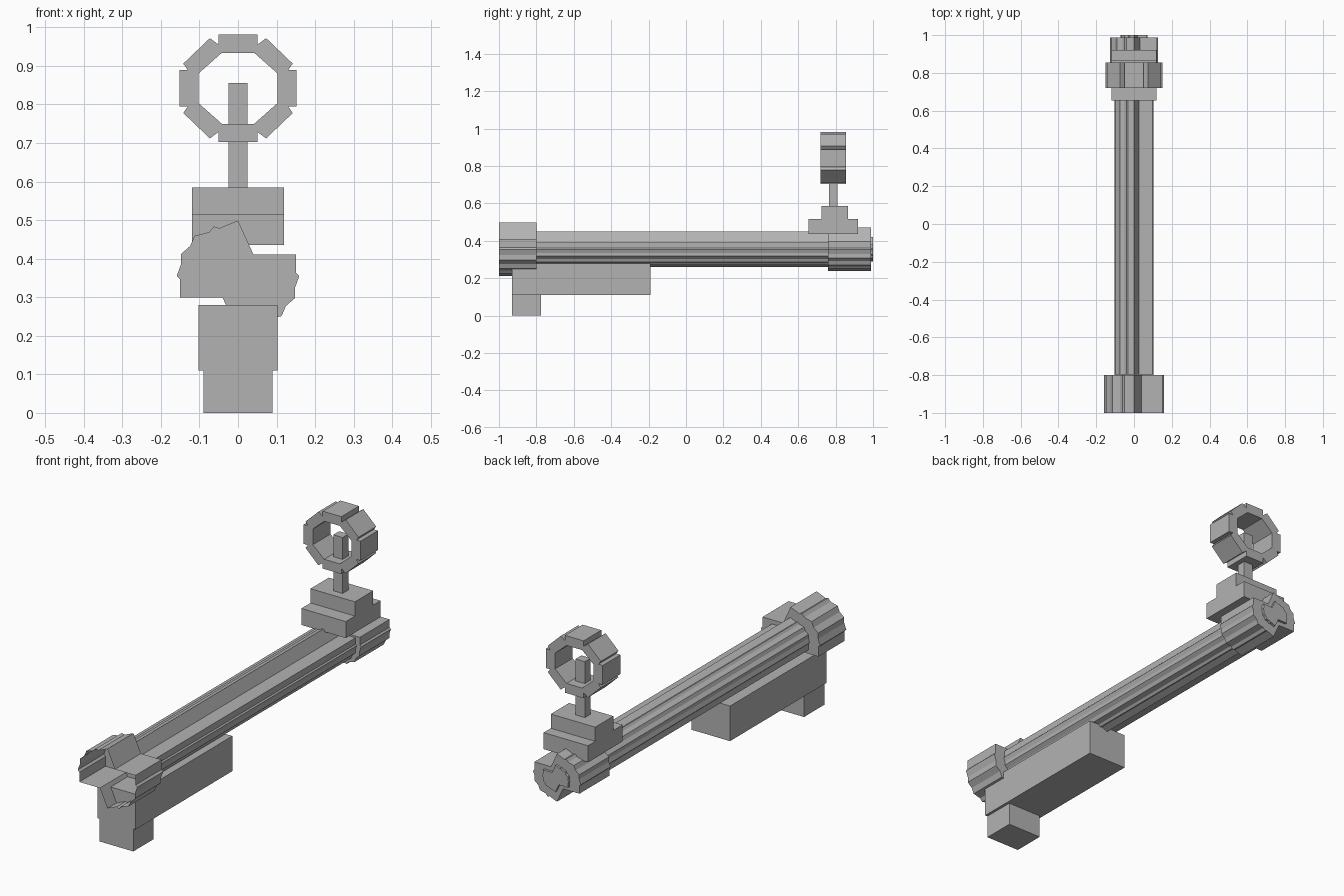
import bpy, bmesh

if "Cube" in bpy.data.objects:
    bpy.data.objects.remove(bpy.data.objects["Cube"])

metal = bpy.data.materials.new("plain grey metal")
metal.diffuse_color = (0.45, 0.45, 0.45, 1)
metal.use_nodes = True
metal.node_tree.nodes["Principled BSDF"].inputs["Base Color"].default_value = metal.diffuse_color


def finish(name, bm):
    bmesh.ops.remove_doubles(bm, verts=bm.verts, dist=1e-5)
    bmesh.ops.recalc_face_normals(bm, faces=bm.faces)
    me = bpy.data.meshes.new(name)
    bm.to_mesh(me)
    bm.free()
    me.materials.append(metal)
    ob = bpy.data.objects.new(name, me)
    bpy.context.collection.objects.link(ob)
    return ob


def box(name, x, y0, y1, z0, z1):
    """Box centred on x = 0 with half width x."""
    bm = bmesh.new()
    bmesh.ops.create_cube(bm, size=1)
    for v in bm.verts:
        v.co = (v.co.x * 2 * x,
                y1 if v.co.y > 0 else y0,
                z1 if v.co.z > 0 else z0)
    return finish(name, bm)


# Jagged tube section: half of it, the rest is the same turned 180 degrees
half = [(0, .144), (.04, .056), (.15, .056), (.15, .009), (.159, 0),
        (.148, -.03), (.148, -.057), (.124, -.078), (.113, -.104),
        (.075, -.114), (.062, -.129), (.049, -.124)]
section = half + [(-x, -z) for x, z in half]
AXIS_Z = 0.355


def tube(name, stations, cap_start=True):
    """Sweep the jagged section along y through (y, scale) stations."""
    bm = bmesh.new()
    rings = [[bm.verts.new((x * s, y, AXIS_Z + z * s)) for x, z in section]
             for y, s in stations]
    n = len(section)
    for a, b in zip(rings, rings[1:]):
        for i in range(n):
            j = (i + 1) % n
            bm.faces.new((a[i], a[j], b[j], b[i]))
    if cap_start:
        bm.faces.new(rings[0])
    bm.faces.new(rings[-1])
    return finish(name, bm)


# Barrel with open rear socket and stepped front collar
tube("rear_socket", [(-1, 1), (-.8, 1)], cap_start=False)
tube("barrel", [(-.798, .655), (.77, .655)])
tube("front_collar", [(.76, .805), (.988, .805), (.988, .45), (1, .45)])

# Underside block and foot
box("under_block", .103, -.93, -.19, .11, .28)
box("foot", .09, -.93, -.775, 0, .11)

# Stepped sight base and post
box("sight_base_lower", .119, .655, .92, .436, .516)
box("sight_base_upper", .119, .725, .865, .516, .585)
box("sight_post", .025, .765, .81, .585, .856)

# Eight-sided sight ring with notched joints
top = [(-.042, .092), (.042, .092), (.05, .113), (.05, .139), (-.05, .139), (-.05, .113)]
diagonal = [(.042, .092), (.103, .038), (.13, .047), (.142, .064), (.073, .13), (.05, .113)]
side = [(.103, .038), (.103, -.038), (.13, -.047), (.152, -.047), (.152, .047), (.13, .047)]
pieces = [(top, 1, 1), (top, 1, -1), (side, 1, 1), (side, -1, 1)]
pieces += [(diagonal, sx, sz) for sx in (1, -1) for sz in (1, -1)]
bm = bmesh.new()
for poly, sx, sz in pieces:
    a, b = [[bm.verts.new((x * sx, y, .842 + z * sz)) for x, z in poly] for y in (.72, .855)]
    bm.faces.new(a)
    bm.faces.new(b)
    for i in (0, 2, 3, 4):  # the two joint sides stay open and are merged
        j = (i + 1) % 6
        bm.faces.new((a[i], a[j], b[j], b[i]))
finish("sight_ring", bm)
